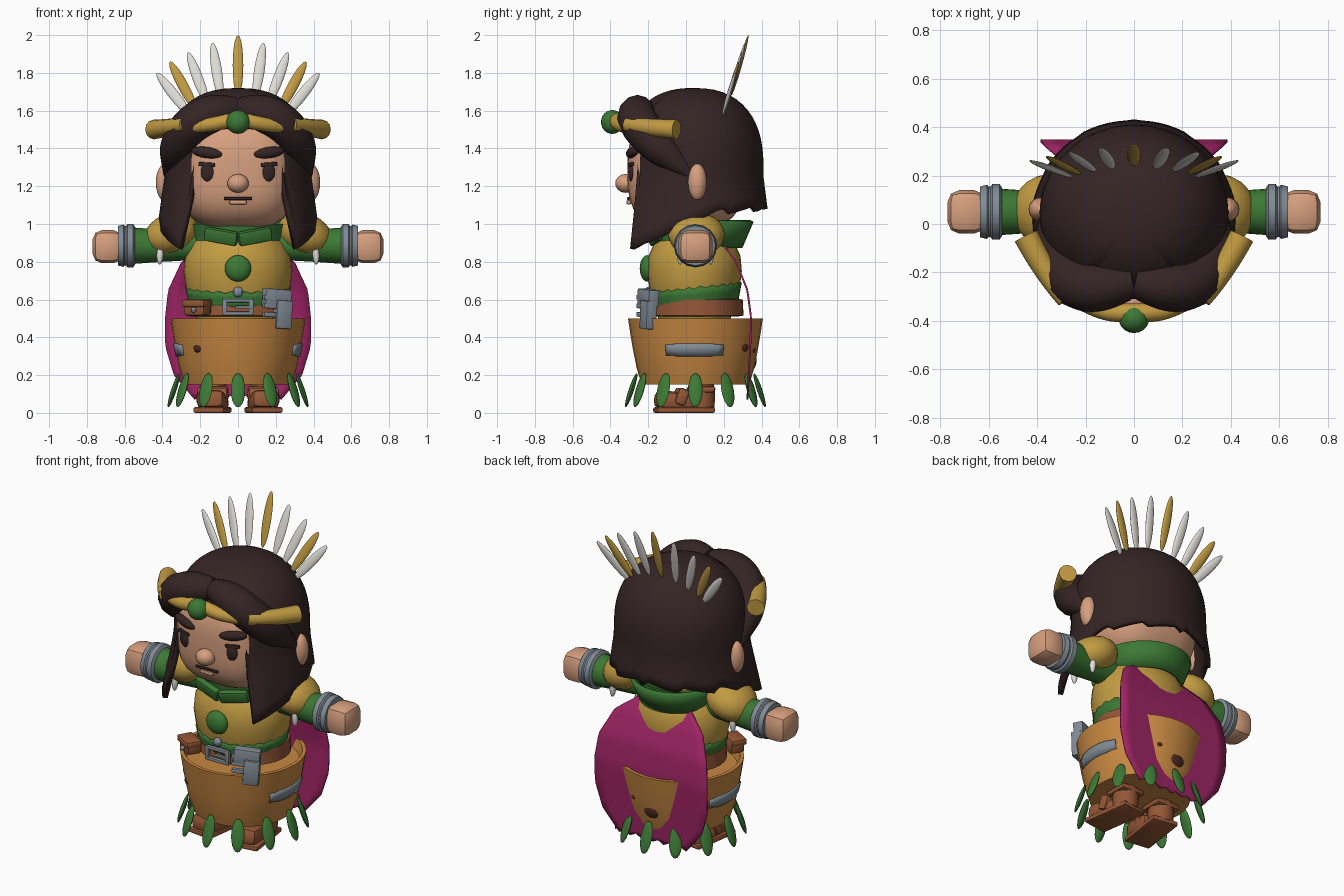
import bpy, bmesh, math
from math import sin, cos, pi, radians
from mathutils import Vector, Matrix

default = bpy.data.objects.get("Cube")
if default:
    bpy.data.objects.remove(default, do_unlink=True)


def material(name, *rgb):
    m = bpy.data.materials.new(name)
    m.use_nodes = True
    m.diffuse_color = (*rgb, 1)
    m.node_tree.nodes["Principled BSDF"].inputs["Base Color"].default_value = (*rgb, 1)
    return m


skin = material("skin", .68, .35, .21)
dark = material("dark_hair", .036, .018, .018)
gold = material("gold", .54, .33, .055)
green = material("leaf_green", .045, .19, .035)
wood = material("orange_wood", .58, .25, .055)
leather = material("brown_leather", .3, .095, .037)
steel = material("grey_metal", .22, .26, .3)
cloth = material("magenta_cloth", .35, .018, .13)
ivory = material("ivory", .75, .73, .68)
knot = material("knot_brown", .07, .022, .012)


def finish(bm, name, mat, angle=40):
    bmesh.ops.recalc_face_normals(bm, faces=bm.faces)
    me = bpy.data.meshes.new(name)
    bm.to_mesh(me)
    bm.free()
    me.materials.append(mat)
    ob = bpy.data.objects.new(name, me)
    bpy.context.collection.objects.link(ob)
    bpy.ops.object.select_all(action='DESELECT')
    ob.select_set(True)
    bpy.context.view_layer.objects.active = ob
    bpy.ops.object.shade_smooth_by_angle(angle=radians(angle))
    return ob


def place(loc, rot, size):
    turn = Matrix.LocRotScale(Vector(loc), None, None)
    for axis, a in zip("ZYX", reversed(rot)):
        turn = turn @ Matrix.Rotation(radians(a), 4, axis)
    return turn @ Matrix.Diagonal((*size, 1))


def ball(name, mat, loc, size, rot=(0, 0, 0), seg=20):
    bm = bmesh.new()
    bmesh.ops.create_uvsphere(bm, u_segments=seg, v_segments=seg // 2 + 2, radius=1)
    bm.transform(place(loc, rot, size))
    return finish(bm, name, mat)


def spindle(name, mat, a, b, wide, thin):
    # pointed ellipsoid from a to b, used for feathers, leaves and claws
    a, b = Vector(a), Vector(b)
    d = b - a
    bm = bmesh.new()
    bmesh.ops.create_uvsphere(bm, u_segments=12, v_segments=10, radius=1)
    out = Vector((a.x, a.y - .05, 0)) if mat == green else Vector((0, 1, 0))
    side = d.cross(out).normalized()
    up = d.normalized()
    turn = Matrix((side, up.cross(side), up)).transposed().to_4x4()
    bm.transform(Matrix.Translation((a + b) / 2) @ turn @ Matrix.Diagonal((wide, thin, d.length / 2, 1)))
    return finish(bm, name, mat)


def box(name, mat, loc, size, rot=(0, 0, 0), bevel=.006):
    bm = bmesh.new()
    bmesh.ops.create_cube(bm, size=1)
    bm.transform(place(loc, rot, size))
    bmesh.ops.bevel(bm, geom=bm.edges[:], offset=bevel, segments=2, affect='EDGES', profile=.5)
    return finish(bm, name, mat)


def surface(name, mat, f, nu, nv, wrap=True, thick=0, angle=40):
    # grid surface: f(u, v) gives a point for u, v in 0..1
    bm = bmesh.new()
    cols = nu if wrap else nu + 1
    grid = [[bm.verts.new(f(i / nu, j / nv)) for i in range(cols)] for j in range(nv + 1)]
    for j in range(nv):
        for i in range(nu):
            k = (i + 1) % cols
            bm.faces.new((grid[j][i], grid[j + 1][i], grid[j + 1][k], grid[j][k]))
    bmesh.ops.remove_doubles(bm, verts=bm.verts, dist=.0001)
    ob = finish(bm, name, mat, angle)
    if thick:
        mod = ob.modifiers.new("thickness", 'SOLIDIFY')
        mod.thickness = thick
    return ob


def mix(table, t):
    # linear look-up in rows of (key, values...)
    for a, b in zip(table, table[1:]):
        if t <= b[0]:
            k = max(0, (t - a[0]) / (b[0] - a[0]))
            return [p + (q - p) * k for p, q in zip(a[1:], b[1:])]
    return table[-1][1:]


def lathe(name, mat, profile, cy=0, squash=1, seg=32, axis='Z', at=(0, 0, 0), thick=0):
    # profile rows are (radius, position along the axis)
    def f(u, v):
        r, h = profile[round(v * (len(profile) - 1))]
        x, y = r * sin(2 * pi * u), -r * cos(2 * pi * u) * squash
        p = Vector((x, y + cy, h)) if axis == 'Z' else Vector((h, y + cy, x))
        return p + Vector(at)
    return surface(name, mat, f, seg, len(profile) - 1, thick=thick)


def tube(name, mat, points):
    # points are (x, y, z, radius)
    cu = bpy.data.curves.new(name, 'CURVE')
    cu.dimensions = '3D'
    cu.bevel_depth, cu.bevel_resolution, cu.use_fill_caps = 1, 4, True
    sp = cu.splines.new('NURBS')
    sp.points.add(len(points) - 1)
    for p, (x, y, z, r) in zip(sp.points, points):
        p.co, p.radius = (x, y, z, 1), r
    sp.use_endpoint_u, sp.order_u = True, 3
    tmp = bpy.data.objects.new(name, cu)
    bpy.context.collection.objects.link(tmp)
    bpy.context.view_layer.update()
    bm = bmesh.new()
    bm.from_mesh(bpy.data.meshes.new_from_object(tmp.evaluated_get(bpy.context.evaluated_depsgraph_get())))
    bpy.data.objects.remove(tmp)
    return finish(bm, name, mat)


# Head: rounded block
def head_point(u, v):
    d = Vector((sin(pi * v) * sin(2 * pi * u), sin(pi * v) * cos(2 * pi * u), cos(pi * v)))
    k = sum(abs(c) ** 3 for c in d) ** (-1 / 3)
    return d * k * .31 + Vector((0, 0, 1.28))


surface("head", skin, head_point, 36, 20)
ball("nose", skin, (0, -.32, 1.215), (.06, .055, .05), seg=10)
box("mouth", dark, (0, -.305, 1.135), (.15, .014, .014), bevel=.003)
box("lower_lip", skin, (0, -.303, 1.115), (.09, .024, .022))


# Hair: dome with a hem that opens over the face
def hair_point(u, v):
    a = 2 * pi * u
    deg = abs((math.degrees(a) + 180) % 360 - 180)
    hem = mix([(0, 1.52), (36, 1.5), (41, .98), (45, .87), (52, .89), (80, .99), (110, 1.05), (180, 1.08)], deg)[0]
    if deg > 85:
        hem += .035 * ((deg / 30) % 1)
    z = 1.72 - (1.72 - hem) * (1 - cos(v * pi / 2))
    s = max(0, (z - 1.3) / .42)
    r = (1 - min(1, s) ** 2.4) ** (1 / 2.4) + .35 * max(0, 1.25 - z)
    lean = .12 * max(0, 1.2 - z) if deg < 60 else 0
    return Vector((.39 * r * sin(a), .04 - .37 * r * cos(a) - lean, z))


surface("hair", dark, hair_point, 72, 18, thick=.03)

for s, side in ((1, "left"), (-1, "right")):
    tube(side + "_fringe", dark, [(0, -.24, 1.61, .06), (s * .1, -.26, 1.6, .1), (s * .24, -.26, 1.54, .105),
                                  (s * .32, -.16, 1.42, .1), (s * .35, -.04, 1.32, .06), (s * .37, .04, 1.24, .02)])
    ball(side + "_ear", skin, (s * .385, .06, 1.22), (.05, .05, .1))
    ball(side + "_eye", dark, (s * .157, -.288, 1.275), (.04, .018, .052))
    box(side + "_eyelash", dark, (s * .165, -.292, 1.315), (.09, .02, .022), (0, s * -4, s * 10))
    ball(side + "_eyebrow", dark, (s * .165, -.283, 1.378), (.085, .028, .03), (0, s * -8, s * 15))
    tube(side + "_band_end", gold, [(s * .28, -.31, 1.525, .04), (s * .37, -.2, 1.51, .046), (s * .445, -.05, 1.5, .052)])

# Headband with jewel and feather crown
tube("headband", gold, [(-.3, -.27, 1.51, .035), (-.16, -.36, 1.52, .037), (0, -.37, 1.56, .04),
                        (.16, -.36, 1.52, .037), (.3, -.27, 1.51, .035)])
ball("jewel", green, (0, -.39, 1.54), (.063, .06, .063))
fan = [(0, 1.68, 0, 2, gold), (.09, 1.66, .135, 1.96, ivory), (.16, 1.63, .265, 1.91, ivory),
       (.22, 1.6, .36, 1.86, gold), (.25, 1.57, .43, 1.8, ivory)]
for i, (x, z, tx, tz, m) in enumerate(fan):
    for s in ((1, -1) if i else (1,)):
        spindle("feather", m, (s * x, .24 - .012 * i, z), (s * tx, .33 - .017 * i, tz), .028, .011)

# Torso, sash, collar and brooch
lathe("torso", gold, [(0, .48), (.22, .5), (.25, .58), (.275, .66), (.288, .75), (.28, .83), (.245, .9), (.17, .97), (0, .99)],
      cy=.045, squash=.87)


def sash_point(u, v):
    a = 2 * pi * u
    top = .655 - .025 * cos(a) + (.012 if round(u * 48) % 2 else 0)
    z = .55 + (top - .55) * v
    r = .255 + .21 * (z - .55)
    return Vector((r * sin(a), .045 - r * .88 * cos(a), z))


surface("sash", green, sash_point, 48, 3, thick=.01)
lathe("collar", green, [(.17, .9), (.23, .87), (.235, .93), (.25, 1.0), (.2, .99), (.15, .95)], cy=.05, squash=.9, seg=20)
surface("hood", green, lambda u, v: Vector(((.2 + .05 * v) * sin(pi * (u - .5)), .08 + (.2 + .06 * v) * cos(pi * (u - .5)),
                                            .88 + .14 * v)), 14, 2, wrap=False, thick=.02)
for s in (1, -1):
    box("collar_flap", green, (s * .09, -.165, .935), (.18, .04, .075), (15, s * -10, s * 12), .012)
ball("brooch", green, (0, -.205, .765), (.07, .04, .07))

# Belt, buckle, pouch and key plate
lathe("belt", leather, [(.24, .51), (.275, .515), (.27, .6), (.23, .605)], cy=.06, squash=.89)
for s in (1, -1):
    box("buckle_side", steel, (s * .07, -.2, .56), (.025, .025, .085))
    box("buckle_bar", steel, (0, -.2, .56 + s * .034), (.16, .025, .02))
box("buckle_pin", steel, (.03, -.205, .56), (.09, .02, .016))
ball("sash_stud", steel, (0, -.2, .64), (.028, .02, .028), seg=8)
box("pouch", leather, (-.215, -.16, .555), (.13, .09, .085), (0, 0, -30), .02)
box("pouch_flap", leather, (-.217, -.167, .58), (.14, .095, .04), (0, 0, -30), .012)
ball("pouch_stud", steel, (-.235, -.21, .545), (.015, .015, .015), seg=8)
box("key_plate", steel, (.205, -.2, .61), (.15, .06, .09), (0, 4, 25))
box("key_stem", steel, (.235, -.2, .52), (.09, .06, .15), (0, 4, 25))
for i in range(3):
    box("key_tooth", steel, (.17, -.235, .52 + i * .045), (.08, .025, .025), (0, 4, 25), .004)

# Barrel skirt with metal patches and knots
CY = .05
lathe("barrel", wood, [(0, .15), (.285, .15), (.312, .24), (.33, .33), (.345, .42), (.357, .5), (.335, .5), (.32, .44), (0, .44)], cy=CY)


def barrel_radius(z):
    return .255 + .21 * z


for s in (1, -1):
    def patch(u, v):
        a = radians(62 + 54 * u)
        z = .305 + .055 * v + (.012 if .1 < u < .9 else 0) * (v - .5)
        r = barrel_radius(z) + .012
        return Vector((s * r * sin(a), CY - r * cos(a), z))
    surface("metal_patch", steel, patch, 10, 2, wrap=False, thick=.012)
for deg, z, w in ((-41, .34, .027), (143, .345, .027), (183, .27, .05), (160, .33, .016)):
    a, r = radians(deg), barrel_radius(z)
    ball("knot", knot, (r * sin(a), CY - r * cos(a), z), (w, .012, w * .75), (8, 0, deg), 12)

# Leaf fringe
for k in range(12):
    a = k * pi / 6
    spindle("leaf", green, (.31 * sin(a), CY - .31 * cos(a), .21), (.37 * sin(a), CY - .37 * cos(a), .03), .038, .014)

# Cape: nearly flat sheet, widest at the hips
cape = [(0, .16, .2, .9), (.12, .3, .27, .8), (.3, .37, .33, .65), (.48, .387, .35, .5), (.65, .385, .345, .35),
        (.83, .34, .337, .2), (1, .23, .33, .07)]


def cape_point(u, v):
    w, y, z = mix(cape, v)
    notch = .02 * (round(u * 12) % 2) * (v > .97)
    return Vector((w * (2 * u - 1), y, z + notch))


surface("cape", cloth, cape_point, 12, 24, wrap=False, thick=.01)

# Arms and boots
for s, side in ((1, "left"), (-1, "right")):
    ball(side + "_shoulder", gold, (s * .355, .055, .945), (.15, .15, .11), (0, s * 22, 0))
    lathe(side + "_sleeve", green, [(0, s * .2), (.075, s * .22), (.085, s * .4), (.095, s * .54), (.098, s * .56), (0, s * .56)],
          axis='X', at=(0, .05, .885), seg=20)
    lathe(side + "_bracer", steel, [(0, s * .545), (.1, s * .545), (.115, s * .555), (.115, s * .585), (.104, s * .592),
                                    (.104, s * .6), (.112, s * .607), (.105, s * .635), (0, s * .635)],
          axis='X', at=(0, .05, .885), seg=16)
    box(side + "_fist", skin, (s * .69, .05, .88), (.16, .18, .175), bevel=.05)
    for y in (-.03, .13):
        spindle(side + "_claw", ivory, (s * .41, y, .89), (s * .415, y, .785), .018, .018)
    lathe(side + "_leg", leather, [(0, .02), (.07, .02), (.075, .1), (.06, .2), (0, .2)], cy=.08, at=(s * .13, 0, 0), seg=14)
    box(side + "_boot", leather, (s * .135, -.06, .06), (.15, .21, .1), (-10, 0, s * 8), .035)
    box(side + "_boot_strap", leather, (s * .135, -.03, .085), (.165, .06, .09), (-20, 0, s * 8), .015)
    box(side + "_sole", leather, (s * .135, -.01, .015), (.165, .31, .03), (0, 0, s * 8), .01)
    box(side + "_cuff", leather, (s * .13, .08, .125), (.16, .15, .035), bevel=.015)
